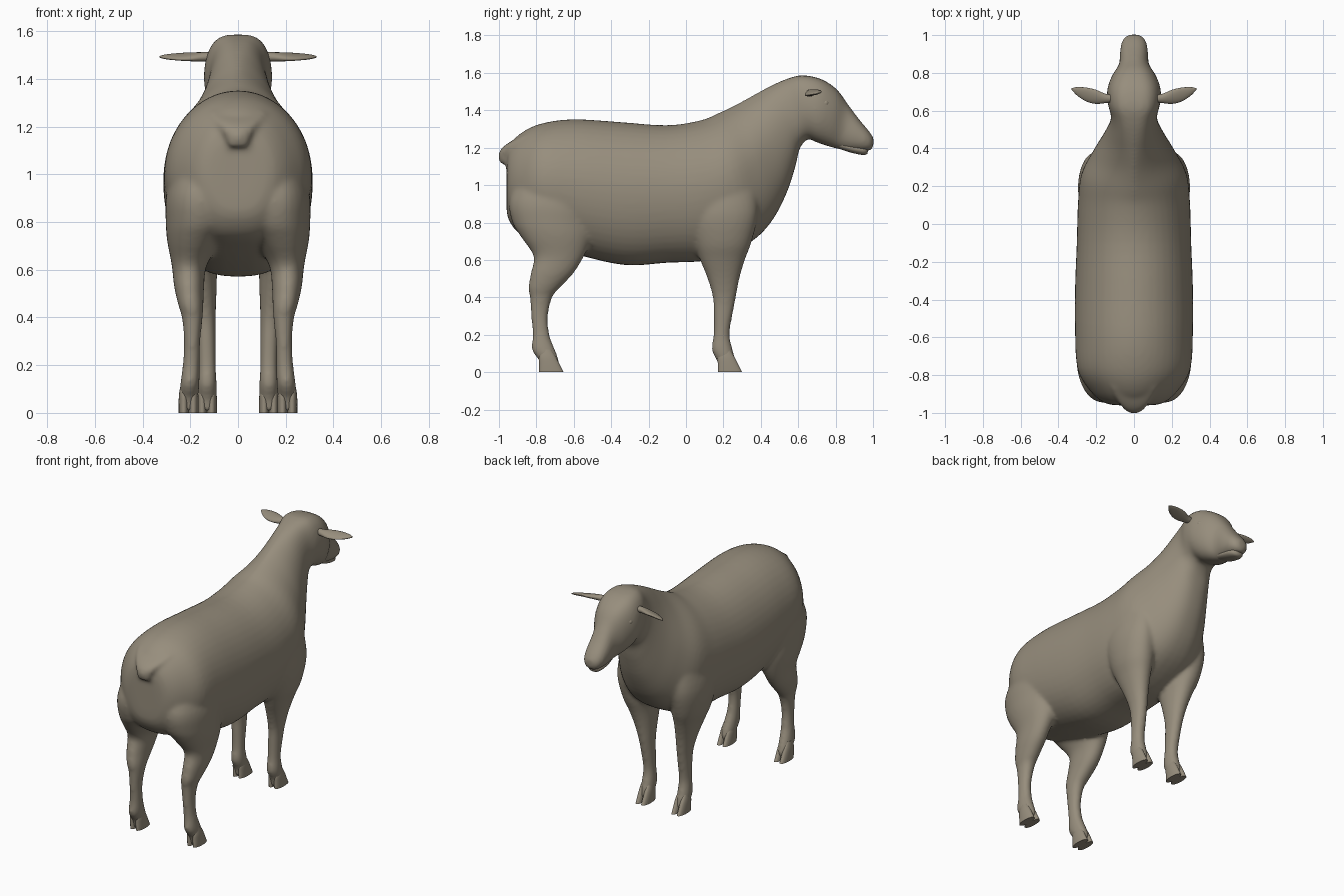
import bpy
import bmesh
import math
from mathutils import Vector

cube = bpy.data.objects.get("Cube")
if cube:
    bpy.data.objects.remove(cube, do_unlink=True)

# One flat colour for the whole animal
wool = bpy.data.materials.new("warm_grey_wool")
wool.use_nodes = True
wool.diffuse_color = (0.31, 0.27, 0.205, 1)
for node in wool.node_tree.nodes:
    if node.type == 'BSDF_PRINCIPLED':
        node.inputs["Base Color"].default_value = wool.diffuse_color
        node.inputs["Roughness"].default_value = 0.8


def interpolate(rows, steps=4):
    """Catmull-Rom curve through rows of numbers."""
    padded = [rows[0]] + list(rows) + [rows[-1]]
    result = []
    for before, start, end, after in zip(padded, padded[1:], padded[2:], padded[3:]):
        for step in range(steps):
            t = step / steps
            result.append([
                b + 0.5 * t * (c - a + t * (2 * a - 5 * b + 4 * c - d + t * (3 * (b - c) + d - a)))
                for a, b, c, d in zip(before, start, end, after)])
    result.append(list(rows[-1]))
    return result


def loft(bm, sections, sides=24):
    """Skin rings given as centre, half axis, half axis, upper and lower taper."""
    rings = []
    for centre, u, v, upper, lower in sections:
        ring = []
        for i in range(sides):
            across = math.cos(math.tau * i / sides)
            along = math.sin(math.tau * i / sides)
            taper = upper if along > 0 else lower
            ring.append(bm.verts.new(
                centre + v * along + u * math.copysign(abs(across) ** taper, across)))
        rings.append(ring)
    for low, high in zip(rings, rings[1:]):
        for i in range(sides):
            j = (i + 1) % sides
            bm.faces.new((low[i], low[j], high[j], high[i]))
    bm.faces.new(rings[0][::-1])
    bm.faces.new(rings[-1])


def finish(bm, name):
    bmesh.ops.recalc_face_normals(bm, faces=bm.faces)
    mesh = bpy.data.meshes.new(name)
    bm.to_mesh(mesh)
    bm.free()
    mesh.materials.append(wool)
    obj = bpy.data.objects.new(name, mesh)
    bpy.context.collection.objects.link(obj)
    bpy.ops.object.select_all(action='DESELECT')
    obj.select_set(True)
    bpy.context.view_layer.objects.active = obj
    bpy.ops.object.shade_smooth_by_angle(angle=math.radians(50))
    return obj


def spine_sections(rows):
    """Rows: top y, top z, bottom y, bottom z, half width, upper taper."""
    sections = []
    for top_y, top_z, low_y, low_z, width, upper in interpolate(rows):
        top, low = Vector((0, top_y, top_z)), Vector((0, low_y, low_z))
        sections.append(((top + low) / 2, Vector((width, 0, 0)), (top - low) / 2, upper, .78))
    return sections


def limb_sections(rows, side):
    """Rows: height, back y, front y, inner x, outer x."""
    return [(Vector((side * (x0 + x1) / 2, (y0 + y1) / 2, z)),
             Vector(((x1 - x0) / 2, 0, 0)), Vector((0, (y1 - y0) / 2, 0)), .9, .9)
            for z, y0, y1, x0, x1 in interpolate(rows)]


def ring_object(name, major, minor, location, rotation):
    bpy.ops.mesh.primitive_torus_add(
        major_radius=major, minor_radius=minor, major_segments=24, minor_segments=8,
        location=location, rotation=rotation)
    ring = bpy.context.object
    ring.name = name
    ring.data.materials.append(wool)
    bpy.ops.object.shade_smooth()


# Trunk, neck and head follow one spine from rump to nose
trunk = [
    (-.96, 1.14, -.96, .9, .08, 1), (-.945, 1.21, -.95, .82, .155, 1),
    (-.88, 1.28, -.89, .74, .23, 1), (-.77, 1.33, -.77, .69, .298, 1),
    (-.6, 1.352, -.55, .62, .312, 1), (-.35, 1.337, -.32, .572, .312, 1),
    (-.1, 1.32, -.1, .585, .303, 1), (.08, 1.347, .13, .6, .297, 1.1),
    (.18, 1.388, .33, .685, .28, 1.25), (.28, 1.437, .45, .795, .222, 1.35),
    (.37, 1.487, .535, .95, .167, 1.2), (.46, 1.534, .585, 1.1, .132, .9),
    (.54, 1.568, .608, 1.195, .122, .7), (.62, 1.587, .65, 1.245, .138, .6),
    (.72, 1.568, .7, 1.228, .142, .6), (.805, 1.513, .76, 1.208, .117, .7),
    (.865, 1.433, .82, 1.192, .08, .8), (.925, 1.353, .88, 1.185, .075, .8),
    (.975, 1.293, .945, 1.182, .066, .8), (1, 1.258, .985, 1.185, .044, .9),
    (1.004, 1.24, 1, 1.2, .022, 1)]

hind_leg = [
    (.01, -.775, -.69, .172, .243), (.06, -.785, -.68, .168, .243),
    (.12, -.825, -.7, .162, .242), (.2, -.82, -.73, .16, .232),
    (.3, -.828, -.738, .158, .227), (.4, -.835, -.715, .148, .235),
    (.45, -.843, -.675, .145, .25), (.53, -.83, -.6, .142, .268),
    (.62, -.815, -.545, .13, .278), (.72, -.88, -.5, .07, .297),
    (.8, -.928, -.48, .02, .303), (.92, -.945, -.46, .01, .3),
    (1.08, -.88, -.48, .04, .25)]

front_leg = [
    (.01, .175, .26, .095, .165), (.06, .165, .265, .09, .168),
    (.12, .137, .25, .089, .17), (.2, .147, .233, .093, .166),
    (.3, .148, .248, .093, .171), (.4, .143, .267, .093, .181),
    (.5, .115, .286, .09, .206), (.6, .075, .315, .087, .24),
    (.7, .04, .352, .08, .277), (.85, 0, .385, .08, .297),
    (1.02, .02, .375, .08, .268)]

skin = bmesh.new()
loft(skin, spine_sections(trunk), 48)
for side in (-1, 1):
    for leg in (hind_leg, front_leg):
        loft(skin, limb_sections(leg, side), 32)

# Stubby tail growing out of the rump
tail = [(-.86, 1.265, .12, .02), (-.93, 1.215, .09, .035),
        (-.962, 1.17, .06, .04), (-.974, 1.115, .04, .022)]
loft(skin, [(Vector((0, y, z)), Vector((wide, 0, 0)), Vector((0, thick, 0)), 1, 1)
            for y, z, wide, thick in interpolate(tail)])

# Fuse the overlapping masses into one smooth skin
body = finish(skin, "body")
remesh = body.modifiers.new("fuse", 'REMESH')
remesh.mode = 'VOXEL'
remesh.voxel_size = 0.011
remesh.use_smooth_shade = True
relax = body.modifiers.new("relax", 'SMOOTH')
relax.factor = 0.5
relax.iterations = 11

# Lower jaw, tucked under the muzzle so a mouth crease shows
jaw = [(.8, 1.26, .78, 1.208, .045, 1), (.87, 1.225, .86, 1.18, .052, 1),
       (.93, 1.215, .92, 1.165, .05, 1), (.965, 1.205, .955, 1.161, .038, 1),
       (.976, 1.195, .97, 1.168, .016, 1)]
bm = bmesh.new()
loft(bm, spine_sections(jaw))
finish(bm, "lower_jaw")

# Cloven hooves: two toes pressed together on every foot
for side, label in ((-1, "right"), (1, "left")):
    for place, heel, middle in (("front", .17, .13), ("hind", -.785, .207)):
        bm = bmesh.new()
        for offset in (-.02, .02):
            x0, x1 = middle + offset - .022, middle + offset + .022
            toe = [(0, heel, heel + .13, x0, x1),
                   (.04, heel, heel + .11, x0, x1),
                   (.08, heel, heel + .09, x0 + .002, x1 - .002),
                   (.12, heel + .01, heel + .065, x0 + .009, x1 - .009)]
            loft(bm, limb_sections(toe, side))
        finish(bm, f"{place}_{label}_hoof")

# Leaf-shaped ears, reaching sideways
ear = [(.1, .665, .018, .018), (.15, .665, .024, .018), (.2, .673, .037, .015),
       (.25, .685, .037, .011), (.3, .702, .023, .008), (.33, .715, .004, .003)]
for side, label in ((-1, "right"), (1, "left")):
    bm = bmesh.new()
    loft(bm, [(Vector((side * x, y, 1.493)), Vector((0, deep, deep * .3)),
               Vector((0, -thick * .3, thick)), 1, 1)
              for x, y, deep, thick in interpolate(ear)])
    finish(bm, f"{label}_ear")

    # Eyeball with a raised lid around it
    bm = bmesh.new()
    bmesh.ops.create_uvsphere(bm, u_segments=20, v_segments=12, radius=.02)
    bmesh.ops.translate(bm, verts=bm.verts, vec=(side * .111, .745, 1.438))
    finish(bm, f"{label}_eye")
    ring_object(f"{label}_eyelid", .02, .006, (side * .117, .746, 1.438),
                (0, side * math.radians(75), side * .3))
    ring_object(f"{label}_nostril", .009, .004, (side * .036, .984, 1.243),
                (0, side * math.radians(70), side * .9))
